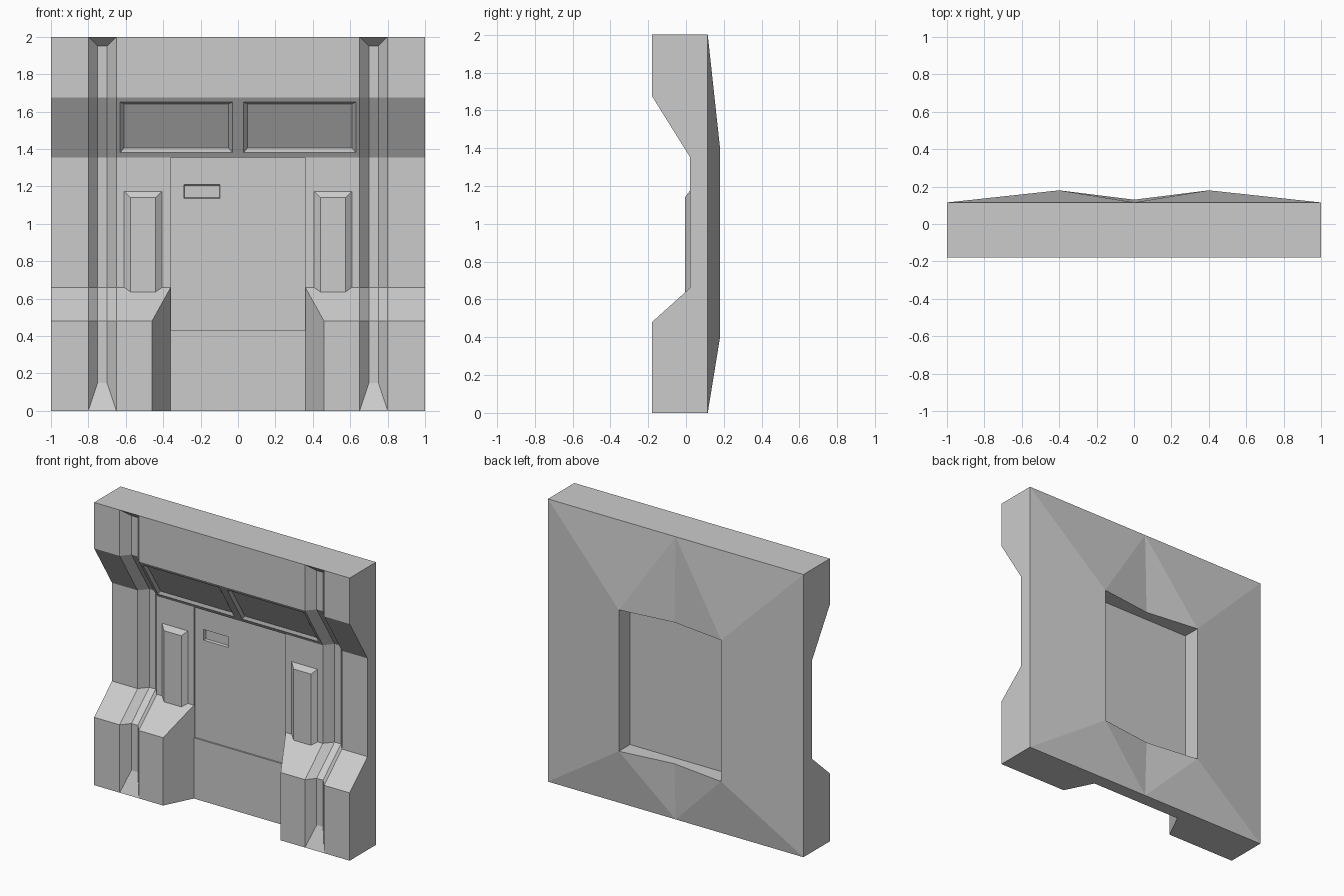
import bpy, bmesh
from mathutils import Vector

if "Cube" in bpy.data.objects:
    bpy.data.objects.remove(bpy.data.objects["Cube"])

ROWS = [0, 0.15, 0.48, 0.66, 1.355, 1.675, 1.95, 2.0]
GROOVE = 0.06


def wall_y(z):
    """Front face depth of the wall profile at height z."""
    pts = [(0, -.18), (.48, -.18), (.66, .02), (1.355, .02), (1.675, -.18), (2, -.18)]
    for (z0, y0), (z1, y1) in zip(pts, pts[1:]):
        if z <= z1:
            return y0 + (y1 - y0) * (z - z0) / (z1 - z0)
    return -.18


def to_object(name, bm):
    bmesh.ops.recalc_face_normals(bm, faces=bm.faces)
    me = bpy.data.meshes.new(name)
    bm.to_mesh(me)
    bm.free()
    ob = bpy.data.objects.new(name, me)
    bpy.context.collection.objects.link(ob)
    return ob


def frustum(name, a, b):
    """Solid between two four-point rings."""
    bm = bmesh.new()
    a = [bm.verts.new(p) for p in a]
    b = [bm.verts.new(p) for p in b]
    bm.faces.new(a)
    bm.faces.new(b)
    for i in range(4):
        j = (i + 1) % 4
        bm.faces.new((a[i], a[j], b[j], b[i]))
    return to_object(name, bm)


def rect(x0, x1, z0, z1, y0, y1=None):
    y1 = y0 if y1 is None else y1
    return [(x0, y0, z0), (x1, y0, z0), (x1, y1, z1), (x0, y1, z1)]


def build_wall():
    bm = bmesh.new()

    def column(x, end_x=None, notch=False):
        out = []
        for z in ROWS:
            y, cx = wall_y(z), x
            if notch and z <= .66:
                y = .02
            if end_x is not None:
                if z in (0, 2.0):
                    cx = end_x
                else:
                    y += GROOVE
            out.append(bm.verts.new((cx, y, z)))
        return out

    # front skin of the left half, with the vertical groove and the door notch
    cols = [column(-1), column(-.8), column(-.75, -.8), column(-.70, -.65),
            column(-.65), column(-.46), column(-.36, notch=True), column(0, notch=True)]
    for l, r in zip(cols, cols[1:]):
        for i in range(len(ROWS) - 1):
            bm.faces.new((l[i], r[i + 1], l[i + 1]))
            bm.faces.new((l[i], r[i], r[i + 1]))

    # bottom, side and top rims
    border = [c[0] for c in reversed(cols)] + cols[0][1:-1] + [c[-1] for c in cols]
    back = [bm.verts.new((v.co.x, .115, v.co.z)) for v in border]
    for i in range(len(border) - 1):
        bm.faces.new((border[i], border[i + 1], back[i + 1], back[i]))

    # back skin fanning up to the window opening
    ring = [bm.verts.new(p) for p in ((0, .13, .4), (-.4, .18, .4), (-.4, .18, 1.4), (0, .13, 1.4))]
    inner = [bm.verts.new((v.co.x, .055, v.co.z)) for v in ring]
    low, high = ring[1], ring[2]
    for p, q in zip(back, back[1:]):
        a, b = (low if v.co.z < 1 else high for v in (p, q))
        bm.faces.new((p, q, a) if a is b else (p, q, b, a))
    bm.faces.new((back[0], low, ring[0]))
    bm.faces.new((back[-1], ring[3], high))

    # recess behind the opening
    for i in range(3):
        bm.faces.new((ring[i], ring[i + 1], inner[i + 1], inner[i]))
    bm.faces.new(inner)

    # mirror to the right half and weld
    dup = bmesh.ops.duplicate(bm, geom=bm.verts[:] + bm.edges[:] + bm.faces[:])["geom"]
    for v in dup:
        if isinstance(v, bmesh.types.BMVert):
            v.co.x = -v.co.x
    bmesh.ops.remove_doubles(bm, verts=bm.verts, dist=1e-4)
    bmesh.ops.dissolve_limit(bm, angle_limit=.003, verts=bm.verts, edges=bm.edges)
    return to_object("wall_panel", bm)


wall = build_wall()
cutters = []

# shallow door panel recess
cutters.append(frustum("door_cutter", rect(-.359, .359, .43, 1.354, -.03), rect(-.359, .359, .43, 1.354, .031)))

# small slot in the door
cutters.append(frustum("slot_cutter", rect(-.295, -.09, 1.13, 1.215, .014), rect(-.285, -.10, 1.14, 1.205, .047)))

# bevelled recesses in the upper slope
t, d = .02, .015
for x0, x1 in ((-.63, -.03), (.03, .63)):
    rings = []
    for e in (-1, 1):
        za, zb = 1.38 + e * t * .85, 1.65 - e * t * .85
        ya, yb = (.02 - .625 * (z - 1.355) + e * d * .85 for z in (za, zb))
        rings.append(rect(x0 + e * t, x1 - e * t, za + e * d * .53, zb + e * d * .53, ya, yb))
    cutters.append(frustum("slope_cutter", *rings))

bpy.context.view_layer.objects.active = wall
for c in cutters:
    c.hide_render = True
    m = wall.modifiers.new("cut", "BOOLEAN")
    m.operation = "DIFFERENCE"
    m.solver = "EXACT"
    m.object = c
    bpy.ops.object.modifier_apply(modifier=m.name)
for c in cutters:
    bpy.data.objects.remove(c)

# raised pads beside the door
for name, s in (("left_pad", -1), ("right_pad", 1)):
    frustum(name, rect(s * .61, s * .405, .60, 1.175, .021), rect(s * .575, s * .44, .60, 1.14, -.006))
